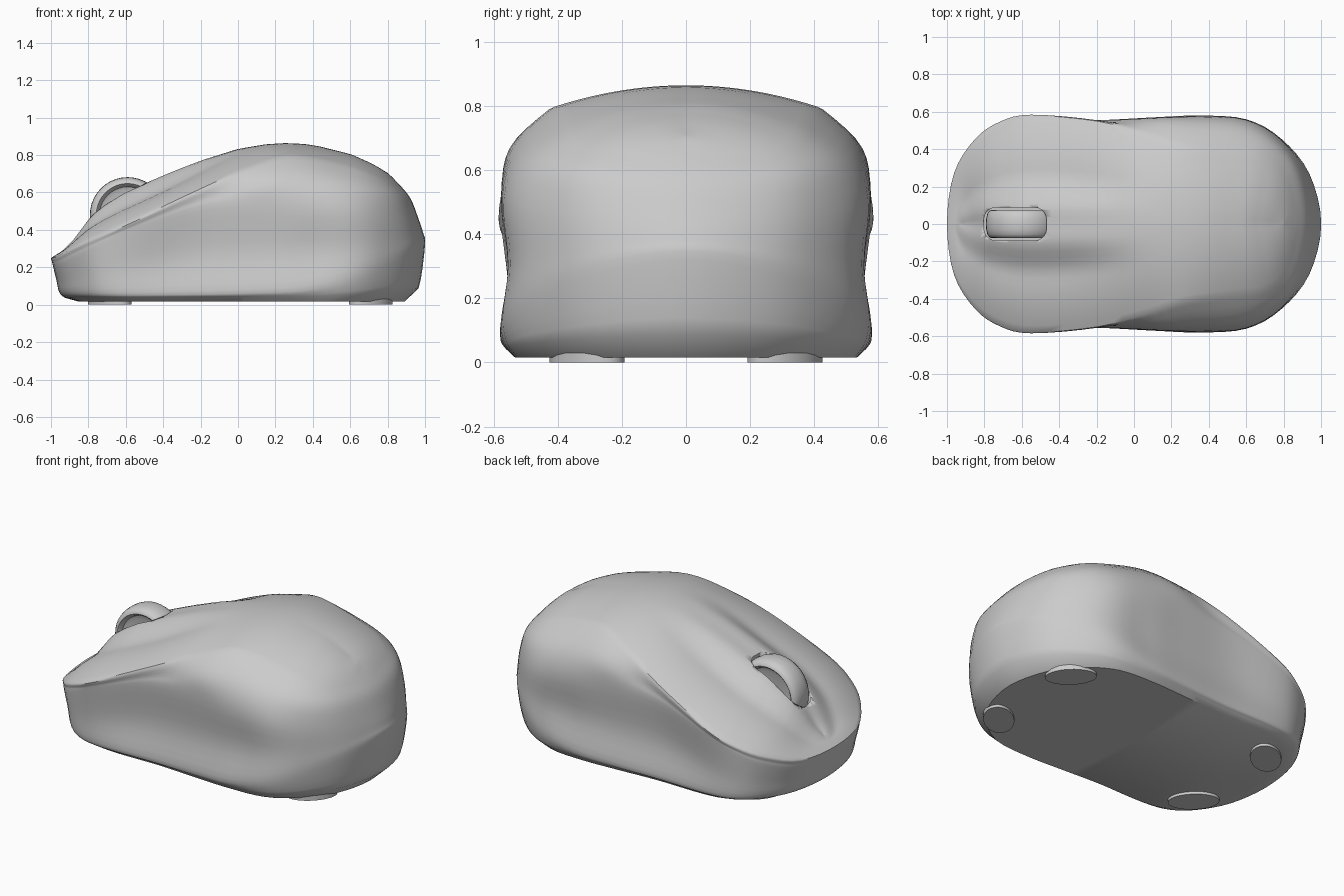
import bpy, bmesh, math
from mathutils import Vector as V

if "Cube" in bpy.data.objects:
    bpy.data.objects.remove(bpy.data.objects["Cube"])


def make_object(name, bm, angle=40):
    bmesh.ops.recalc_face_normals(bm, faces=bm.faces)
    me = bpy.data.meshes.new(name)
    bm.to_mesh(me)
    bm.free()
    ob = bpy.data.objects.new(name, me)
    bpy.context.collection.objects.link(ob)
    bpy.ops.object.select_all(action='DESELECT')
    ob.select_set(True)
    bpy.context.view_layer.objects.active = ob
    bpy.ops.object.shade_smooth_by_angle(angle=math.radians(angle))
    return ob


def catmull(p, n):
    """Points between p[1] and p[-2], n steps per span."""
    out = []
    for i in range(1, len(p) - 2):
        a, b, c, d = p[i - 1:i + 3]
        for k in range(n):
            t = k / n
            out.append(0.5 * (2 * b + (c - a) * t + (2 * a - 5 * b + 4 * c - d) * t * t
                              + (3 * b - a - 3 * c + d) * t ** 3))
    return out + [p[-2].copy()]


def smooth_half(rows, n=4):
    """Smooth a half outline that starts and ends on the mirror plane."""
    p = [V(r) for r in rows]
    flip = lambda q: V((q.x, -q.y, q.z))
    return catmull([flip(p[1])] + p + [flip(p[-2])], n)


def lookup(table, x):
    for (x0, z0), (x1, z1) in zip(table, table[1:]):
        if x <= x1:
            return z0 + (z1 - z0) * max(0, (x - x0) / (x1 - x0))
    return table[-1][1]


def clamp(t):
    return max(0, min(1, t))


def ease(t):
    t = clamp(t)
    return t * t * (3 - 2 * t)


# Half outlines, front of the mouse (-x) to its rear (+x)
rim = smooth_half([(-1, 0, .25), (-.962, .27, .26), (-.85, .45, .32), (-.717, .542, .38),
                   (-.55, .58, .455), (-.2, .55, .62), (.05, .485, .73), (.27, .41, .797),
                   (.53, .375, .755), (.7, .35, .7), (.82, .24, .65), (.87, 0, .635)])
wide = smooth_half([(-.99, 0, .21), (-.955, .265, .21), (-.845, .45, .26), (-.715, .54, .32),
                    (-.55, .572, .39), (-.2, .555, .5), (.1, .566, .52), (.35, .577, .52),
                    (.6, .556, .5), (.78, .45, .48), (.91, .27, .47), (.965, 0, .46)])
base = smooth_half([(-.955, 0, .065), (-.92, .25, .065), (-.82, .43, .065), (-.7, .525, .065),
                    (-.53, .557, .067), (-.2, .555, .075), (.1, .57, .085), (.35, .58, .1),
                    (.6, .56, .15), (.785, .455, .21), (.935, .27, .28), (1, 0, .32)])
spine = [(-.92, .30), (-.87, .345), (-.82, .415), (-.77, .482), (-.7, .54), (-.6, .6),
         (-.5, .645), (-.35, .71), (-.2, .77), (0, .833), (.15, .858), (.27, .865),
         (.4, .855), (.6, .805), (.7, .76), (.8, .705)]

# Body shell: wall profile plus crown for each outline position
bm = bmesh.new()
cols = []
for A, B, D in zip(rim, wide, base):
    E0 = V((D.x * .89, D.y * .92, .016))
    E1 = V((D.x * .965, D.y * .968, .036 + .2 * (D.z - .065)))
    # grip hollow on the flanks, shoulder bulge above it
    grip = clamp((B.x + .75) / .4) * clamp((.72 - B.x) / .3)
    C = B.lerp(D, .55)
    C.y -= .026 * grip
    C.x += .006 * clamp((B.x - .6) / .3)
    bulge = ease((B.x + .15) / .4)
    M = A.lerp(B, .5)
    M.z += .018 * bulge
    M.y += .042 * bulge * clamp(B.y / .55)
    M.x += .006 * bulge * clamp((B.x - .6) / .3)
    sx = -.92 + (A.x + 1) * 1.72 / 1.87
    S = V((sx, 0, lookup(spine, sx)))
    w = ease((A.x + .4) / .55)
    edge = clamp(A.y / .3)
    crown = []
    for k in range(1, 17):
        t = k / 16
        # front: rounded buttons, shallow valley, raised wheel housing
        button = .5 * (1 - (1 - min(1, t / .6)) ** 2) + .5 * ease((t - .52) / .36)
        f = w * (1 - (1 - t) ** 2) + (1 - w) * button
        f = edge * f + (1 - edge) * t
        p = A.lerp(S, t)
        p.z = A.z + (S.z - A.z) * f
        crown.append(p)
    wall = catmull([E0, E1, D, C, B, M, A, crown[1]], 4)
    cols.append([bm.verts.new(p) for p in [V((E0.x, 0, E0.z)), E0] + wall + crown])
for a, b in zip(cols, cols[1:]):
    for i in range(len(a) - 1):
        bm.faces.new((a[i], b[i], b[i + 1], a[i + 1]))
for v in bm.verts:
    if abs(v.co.y) < 1e-5:
        v.co.y = 0
half = bm.verts[:] + bm.edges[:] + bm.faces[:]
dup = bmesh.ops.duplicate(bm, geom=half)["geom"]
for v in dup:
    if isinstance(v, bmesh.types.BMVert):
        v.co.y *= -1
bmesh.ops.remove_doubles(bm, verts=bm.verts, dist=1e-4)
# drop the collapsed faces lying on the mirror plane
flat = [f for f in bm.faces if all(abs(v.co.y) < 1e-6 for v in f.verts)]
bmesh.ops.delete(bm, geom=flat, context='FACES')
body = make_object("body_shell", bm)

# Wheel slot cut through the crown
bm = bmesh.new()
bmesh.ops.create_cube(bm, size=1)
for v in bm.verts:
    v.co = V((v.co.x * .335 - .635, v.co.y * .176, v.co.z * .7 + .62))
up = [e for e in bm.edges if abs(e.verts[0].co.z - e.verts[1].co.z) > .5]
bmesh.ops.bevel(bm, geom=up, offset=.065, segments=5, profile=.5, affect='EDGES')
cutter = make_object("slot_cutter", bm)
cutter.hide_render = True
mod = body.modifiers.new("slot", 'BOOLEAN')
mod.operation = 'DIFFERENCE'
mod.solver = 'EXACT'
mod.object = cutter
bpy.context.view_layer.objects.active = body
bpy.ops.object.modifier_apply(modifier=mod.name)
bpy.data.objects.remove(cutter)

# Scroll wheel: lathed tyre with recessed hub
half_prof = [(.04, 0), (.04, .125), (.05, .15), (.066, .158), (.076, .168), (.072, .182),
             (.055, .194), (.03, .2)]
prof = half_prof + [(0, .202)] + [(-y, r) for y, r in reversed(half_prof)]
bm = bmesh.new()
pv = [bm.verts.new((r, y, 0)) for y, r in prof]
pe = [bm.edges.new(e) for e in zip(pv, pv[1:])]
bmesh.ops.spin(bm, geom=pv + pe, cent=(0, 0, 0), axis=(0, 1, 0), angle=math.tau, steps=40)
bmesh.ops.remove_doubles(bm, verts=bm.verts, dist=1e-4)
make_object("scroll_wheel", bm).location = (-.59, 0, .48)

# Four oval glide feet, set tangent to the corners
for x, xn in ((-.685, "front"), (.71, "rear")):
    for y, yn in ((-.308, "left"), (.308, "right")):
        bm = bmesh.new()
        bmesh.ops.create_cone(bm, cap_ends=True, segments=32, radius1=1, radius2=1, depth=1)
        for v in bm.verts:
            v.co = V((v.co.x * .142, v.co.y * .085, (v.co.z + .5) * .03))
        foot = make_object(f"foot_{xn}_{yn}", bm)
        foot.location = (x, y, 0)
        foot.rotation_euler.z = math.radians(135 if x * y > 0 else 45)
